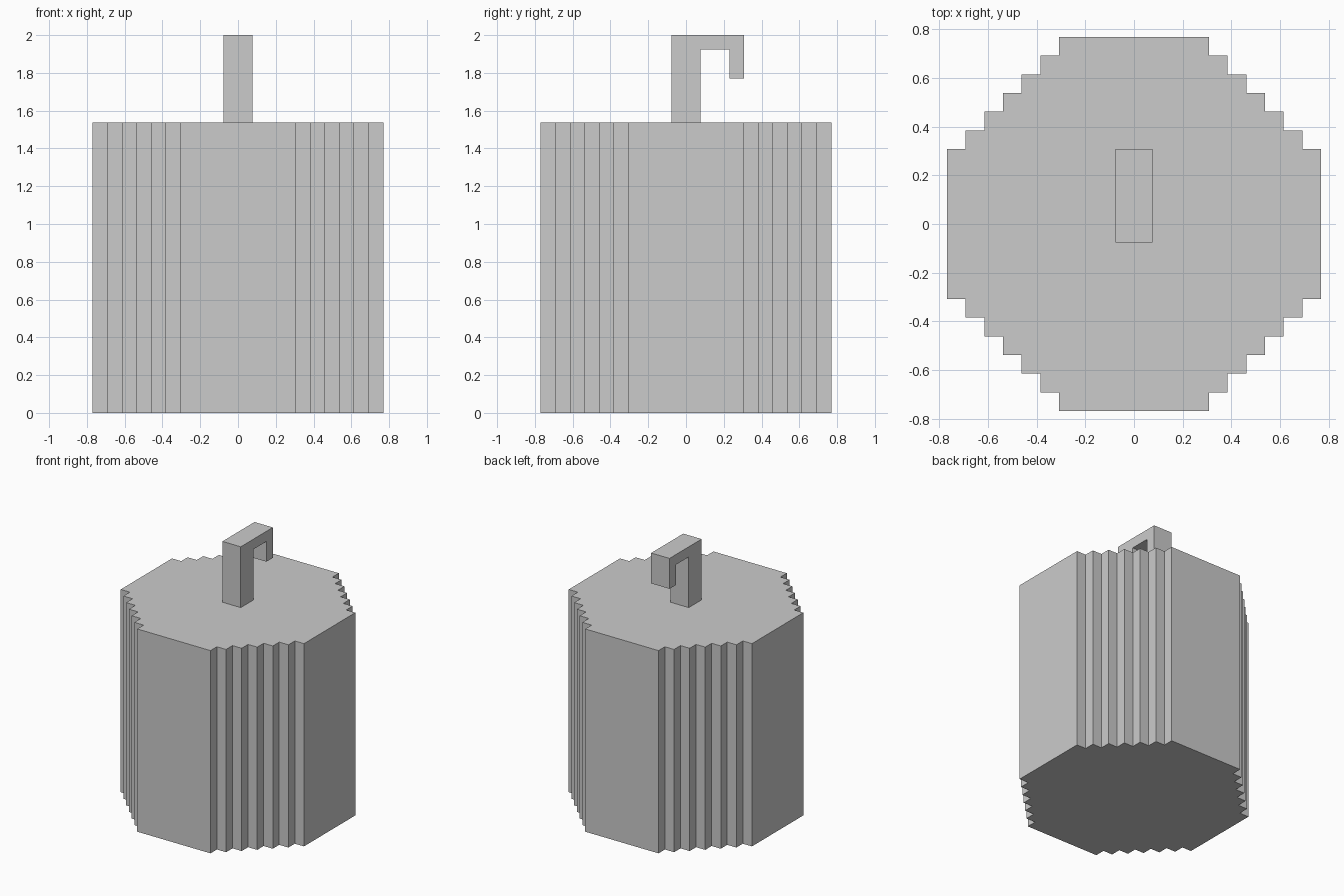
import bpy, bmesh
from mathutils import Vector

if "Cube" in bpy.data.objects:
    bpy.data.objects.remove(bpy.data.objects["Cube"])

U = 2 / 26  # one grid step of the blocky design


def prism(name, points, offset):
    """Extrude a closed planar outline (in grid steps) along offset."""
    bm = bmesh.new()
    face = bm.faces.new([bm.verts.new(Vector(p) * U) for p in points])
    ext = bmesh.ops.extrude_face_region(bm, geom=[face], use_keep_orig=True)
    verts = [g for g in ext["geom"] if isinstance(g, bmesh.types.BMVert)]
    bmesh.ops.translate(bm, verts=verts, vec=Vector(offset) * U)
    bmesh.ops.recalc_face_normals(bm, faces=bm.faces)
    mesh = bpy.data.meshes.new(name)
    bm.to_mesh(mesh)
    bm.free()
    obj = bpy.data.objects.new(name, mesh)
    bpy.context.collection.objects.link(obj)
    return obj


# Body: one staircase corner, turned four times around the axis
corner = [(10, 4)]
for i in range(6):
    corner += [(9 - i, 4 + i), (9 - i, 5 + i)]
outline = []
for _ in range(4):
    outline += corner
    corner = [(-y, x) for x, y in corner]
prism("weight_body", [(x, y, 0) for x, y in outline], (0, 0, 20))

# Hook: side profile (y, z) extruded across x
profile = [(-1, 20), (1, 20), (1, 25), (3, 25), (3, 23), (4, 23), (4, 26), (-1, 26)]
prism("top_hook", [(-1, y, z) for y, z in profile], (2, 0, 0))
